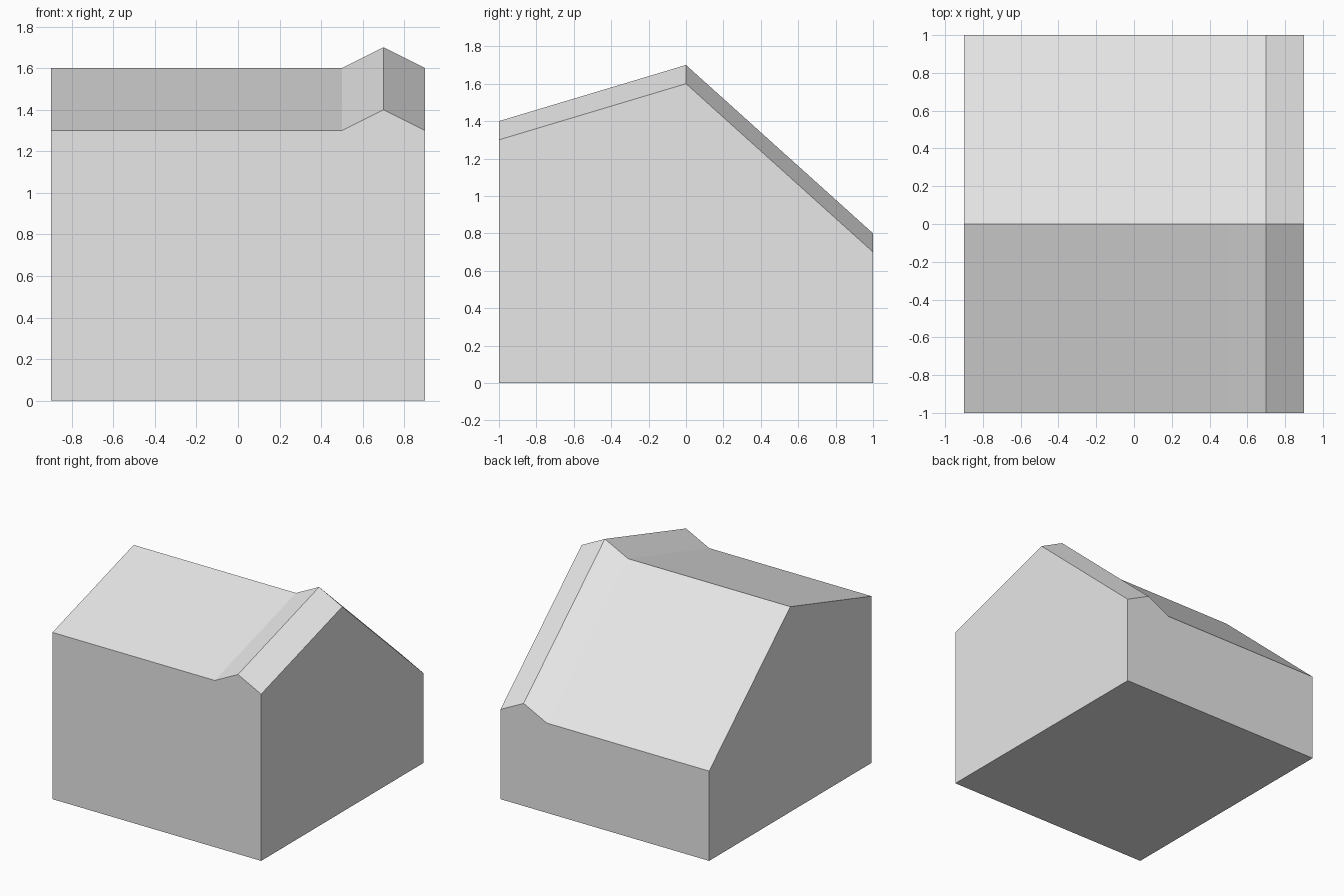
import bpy
import bmesh

default_cube = bpy.data.objects.get("Cube")
if default_cube:
    bpy.data.objects.remove(default_cube, do_unlink=True)

# Single plain colour
grey = bpy.data.materials.new("light_grey")
grey.use_nodes = True
colour = (0.8, 0.8, 0.8, 1.0)
grey.diffuse_color = colour
grey.node_tree.nodes["Principled BSDF"].inputs["Base Color"].default_value = colour

HALF_WIDTH = 0.9
# Eave and ridge heights from front to back: (y, height)
ROOF_LINE = [(-1.0, 1.3), (0.0, 1.6), (1.0, 0.7)]
# Raised verge on the left edge of the roof: (x, rise above roof)
VERGE = [(HALF_WIDTH, 0.0), (0.7, 0.1), (0.5, 0.0), (-HALF_WIDTH, 0.0)]


def section(bm, y, height):
    """Cross-section of the building at one depth."""
    base = [(-HALF_WIDTH, 0.0), (HALF_WIDTH, 0.0)]
    top = [(x, height + rise) for x, rise in VERGE]
    return [bm.verts.new((x, y, z)) for x, z in base + top]


# Loft the cross-sections into one closed body
bm = bmesh.new()
rings = [section(bm, y, h) for y, h in ROOF_LINE]
for a, b in zip(rings, rings[1:]):
    for i in range(len(a)):
        j = (i + 1) % len(a)
        bm.faces.new((a[i], a[j], b[j], b[i]))

# Front and back walls
bm.faces.new(rings[0])
bm.faces.new(rings[-1])

# Merge the coplanar halves of the floor and side walls
bmesh.ops.dissolve_limit(bm, angle_limit=0.01, verts=bm.verts, edges=bm.edges)
bmesh.ops.recalc_face_normals(bm, faces=bm.faces)

mesh = bpy.data.meshes.new("house_body")
bm.to_mesh(mesh)
bm.free()
mesh.materials.append(grey)
house_body = bpy.data.objects.new("house_body", mesh)
bpy.context.collection.objects.link(house_body)
